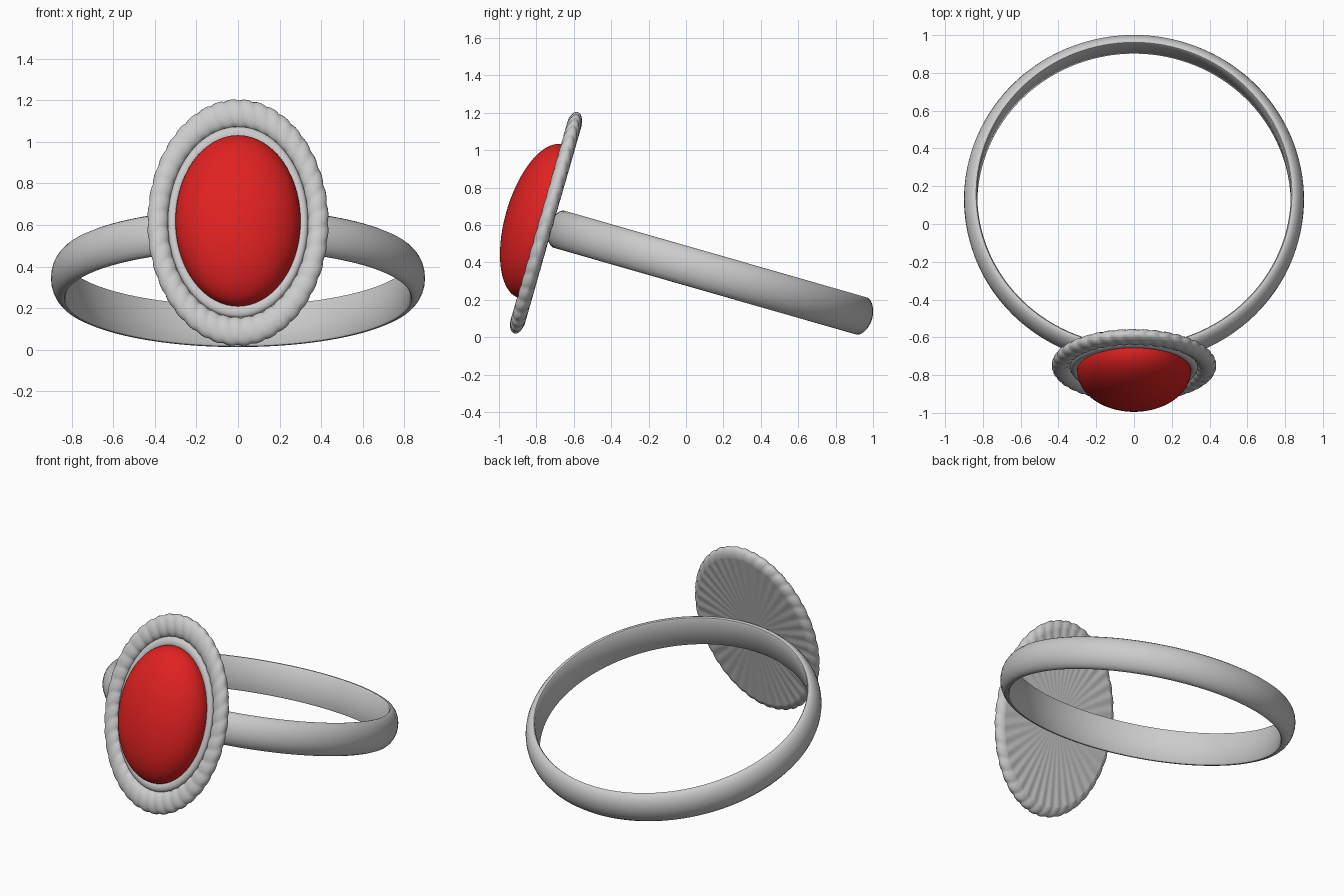
import bpy, bmesh
from math import sin, cos, pi, radians

if "Cube" in bpy.data.objects:
    bpy.data.objects.remove(bpy.data.objects["Cube"])

TILT = radians(-16)
CENTRE = (0, 0.13, 0.345)
STRETCH = 1.415          # height / width of the oval setting
OVAL_Z = 0.014


def sweep(name, point, n_seg, n_prof, closed, smooth=40):
    """Skin a grid point(theta, t) around a loop; closed = profile is a loop."""
    bm = bmesh.new()
    div = n_prof if closed else n_prof - 1
    rows = [[bm.verts.new(point(2 * pi * i / n_seg, j / div)) for j in range(n_prof)]
            for i in range(n_seg)]
    for i in range(n_seg):
        a, b = rows[i], rows[(i + 1) % n_seg]
        for j in range(div):
            k = (j + 1) % n_prof
            bm.faces.new((a[j], b[j], b[k], a[k]))
    bmesh.ops.remove_doubles(bm, verts=bm.verts, dist=1e-5)
    bmesh.ops.recalc_face_normals(bm, faces=bm.faces)
    me = bpy.data.meshes.new(name)
    bm.to_mesh(me)
    bm.free()
    ob = bpy.data.objects.new(name, me)
    bpy.context.collection.objects.link(ob)
    ob.location = CENTRE
    ob.rotation_euler = (TILT, 0, 0)
    bpy.ops.object.select_all(action='DESELECT')
    bpy.context.view_layer.objects.active = ob
    ob.select_set(True)
    bpy.ops.object.shade_smooth_by_angle(angle=radians(smooth))
    return ob


def oval(theta, r, y):
    return (r * cos(theta), y, OVAL_Z + r * STRETCH * sin(theta))


# Finger band: flat inside, rounded outside
half = [(0.83, 0.0), (0.83, 0.094), (0.836, 0.102), (0.846, 0.103), (0.862, 0.095),
        (0.878, 0.077), (0.891, 0.052), (0.898, 0.026), (0.90, 0.0)]
band_prof = half + [(r, -z) for r, z in reversed(half[1:-1])]


def band_point(theta, t):
    r, z = band_prof[round(t * len(band_prof)) % len(band_prof)]
    return (r * cos(theta), r * sin(theta), z)


sweep("band", band_point, 128, len(band_prof), True)


# Twisted rim of the setting
FLUTES = 40


def rim_point(theta, t):
    phi = 2 * pi * t
    groove = 1 - 0.09 * (0.5 + 0.5 * cos(FLUTES * theta + 2.2 * sin(phi / 2) * 2)) ** 2
    return oval(theta, 0.385 + 0.051 * groove * cos(phi), -0.918 - 0.039 * groove * sin(phi))


sweep("twisted_rim", rim_point, 320, 24, True, 60)


# Back plate with shallow radial flutes fading toward the middle
def back_point(theta, t):
    wave = 0.0025 * t ** 2 * cos(FLUTES * theta)
    return oval(theta, 0.395 * t, -0.880 + wave)


sweep("back_plate", back_point, 320, 12, False, 60)


# Smooth bezel holding the stone
def bezel_point(theta, t):
    phi = 2 * pi * t
    return oval(theta, 0.314 + 0.024 * cos(phi), -0.925 - 0.022 * sin(phi))


sweep("bezel", bezel_point, 128, 16, True)


# Domed red stone
def stone_point(theta, t):
    if t > 0.95:
        return oval(theta, 0.301, -0.92)
    a = min(t / 0.95, 1) * pi / 2
    return oval(theta, 0.301 * sin(a), -0.948 - 0.19 * cos(a))


stone = sweep("stone", stone_point, 128, 21, False)
red = bpy.data.materials.new("red_stone")
red.diffuse_color = (0.75, 0.015, 0.015, 1)
red.use_nodes = True
red.node_tree.nodes["Principled BSDF"].inputs["Base Color"].default_value = red.diffuse_color
stone.data.materials.append(red)
